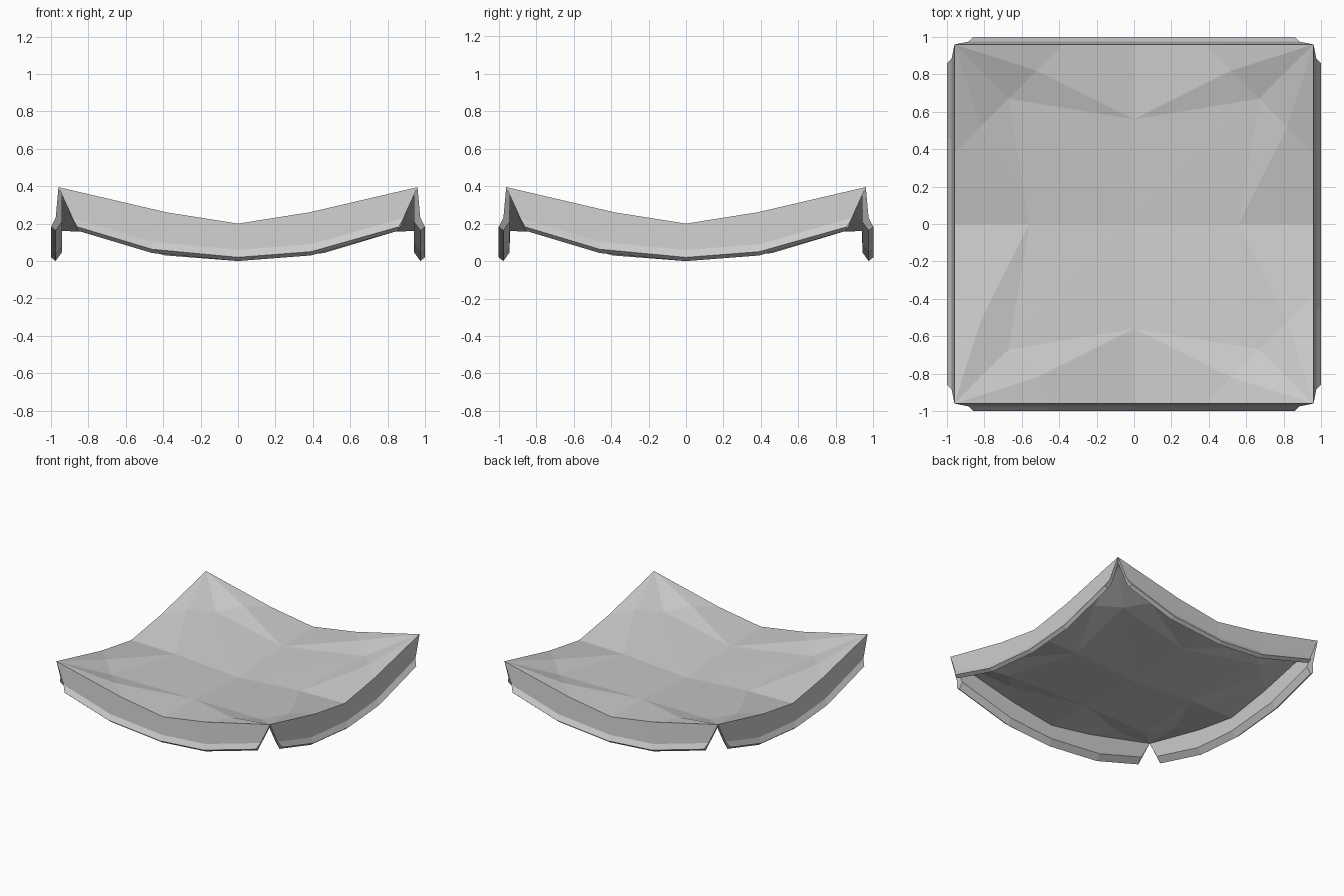
import bpy, bmesh, math
from mathutils import Vector, Matrix

cube = bpy.data.objects.get("Cube")
if cube:
    bpy.data.objects.remove(cube, do_unlink=True)

grey = bpy.data.materials.new("plain_grey")
grey.use_nodes = True
tone = (0.6, 0.6, 0.6, 1)
grey.diffuse_color = tone
grey.node_tree.nodes["Principled BSDF"].inputs["Base Color"].default_value = tone

THICKNESS = 0.04
INSET = 0.98


def finish(name, bm):
    """Weld, fix normals and turn the mesh into an object."""
    bmesh.ops.remove_doubles(bm, verts=bm.verts, dist=0.0005)
    bmesh.ops.recalc_face_normals(bm, faces=bm.faces)
    mesh = bpy.data.meshes.new(name)
    bm.to_mesh(mesh)
    bm.free()
    mesh.materials.append(grey)
    obj = bpy.data.objects.new(name, mesh)
    bpy.context.collection.objects.link(obj)


# Sagging canopy: one facetted octant, mirrored eight times
octant = {
    "centre": (0, 0, 0.155),
    "mid": (0.56, 0, 0.193),
    "diagonal": (0.67, 0.67, 0.252),
    "fold": (0.82, 0.52, 0.28),
    "edge_mid": (0.96, 0, 0.2),
    "edge": (0.96, 0.38, 0.26),
    "corner": (0.96, 0.96, 0.395),
}
facets = [
    ("centre", "mid", "diagonal"), ("mid", "fold", "diagonal"),
    ("mid", "edge_mid", "edge"), ("mid", "edge", "fold"),
    ("fold", "edge", "corner"), ("fold", "corner", "diagonal"),
]
bm = bmesh.new()
for sx in (1, -1):
    for sy in (1, -1):
        for swap in (False, True):
            verts = {}
            for key, (a, b, z) in octant.items():
                if swap:
                    a, b = b, a
                verts[key] = bm.verts.new((a * sx, b * sy, z))
            for facet in facets:
                bm.faces.new([verts[k] for k in facet])
bmesh.ops.remove_doubles(bm, verts=bm.verts, dist=0.0005)
bmesh.ops.recalc_face_normals(bm, faces=bm.faces)

# Underside of the canopy
ext = bmesh.ops.extrude_face_region(bm, geom=bm.faces[:], use_keep_orig=True)
under = [g for g in ext["geom"] if isinstance(g, bmesh.types.BMVert)]
bmesh.ops.scale(bm, vec=(INSET, INSET, 1), verts=under)
bmesh.ops.translate(bm, vec=(0, 0, -THICKNESS), verts=under)
finish("canopy", bm)


# Valance: cross-section as (outward, along, height), top edge round to inner top
def section(along_top, along_low, top, lip):
    return [
        (0.96, along_top, top),
        (0.975, along_low, lip + 0.04),
        (1.0, along_low, lip),
        (0.975, along_low, lip - 0.02),
        (0.941, along_low, lip + 0.027),
        (0.96 * INSET, along_top * INSET, top - THICKNESS),
    ]


def end(side):
    ring = section(0.96 * side, 0.86 * side, 0.395, 0.183)
    ring[1] = (0.975, 0.885 * side, 0.23)
    return ring


stations = [
    end(-1),
    section(-0.38, -0.46, 0.26, 0.063),
    section(0, 0, 0.2, 0.02),
    section(0.38, 0.39, 0.26, 0.05),
    end(1),
]
for turn, name in enumerate(("left", "back", "right", "front")):
    spin = Matrix.Rotation(turn * math.pi / 2, 3, "Z")
    bm = bmesh.new()
    rings = [[bm.verts.new(spin @ Vector(p)) for p in ring] for ring in stations]
    for r, s in zip(rings, rings[1:]):
        for i in range(len(r)):
            j = (i + 1) % len(r)
            bm.faces.new((r[i], r[j], s[j], s[i]))
    bm.faces.new(rings[0])
    bm.faces.new(rings[-1])
    finish(name + "_valance", bm)
